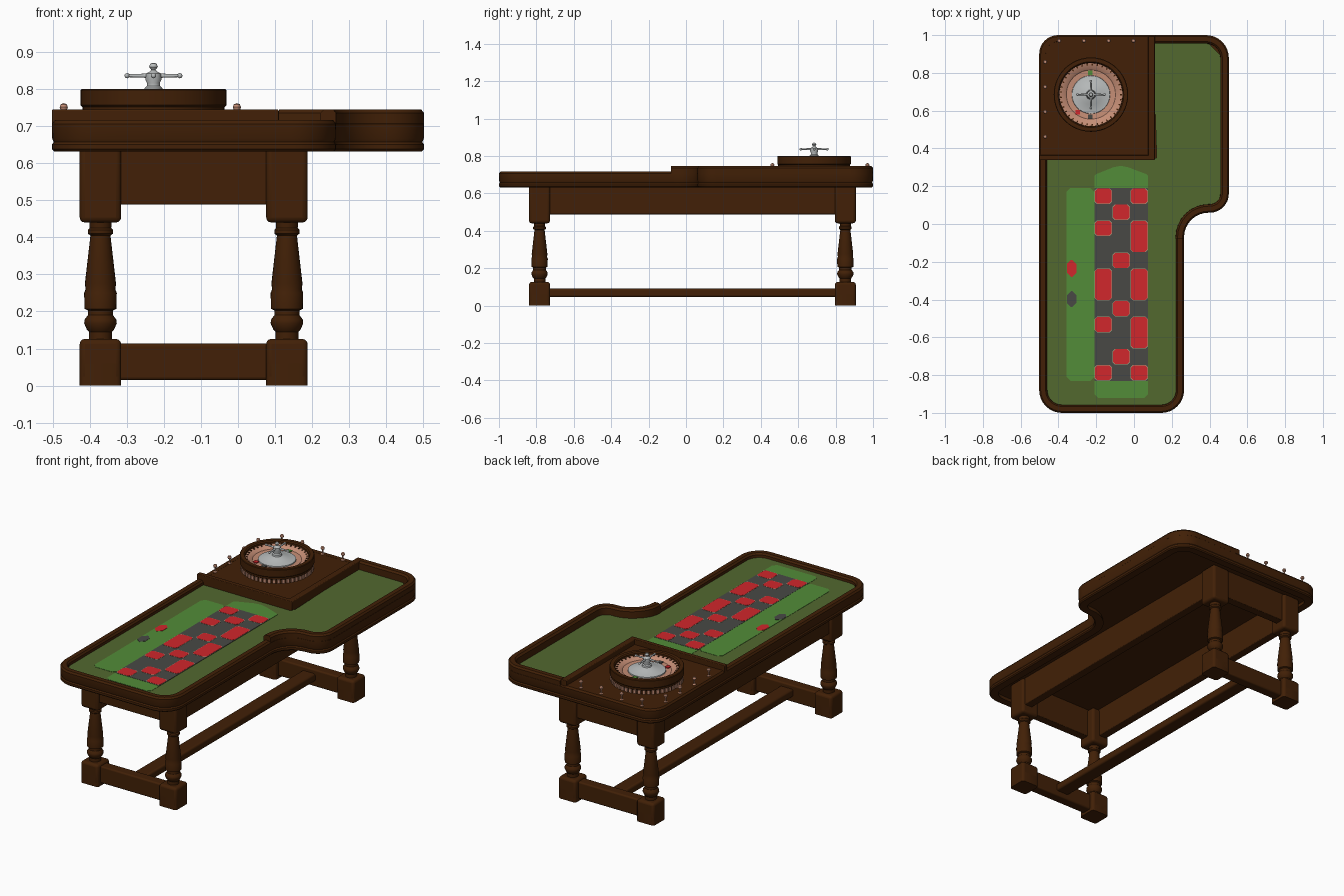
import bpy, bmesh, math
from mathutils import Vector, Matrix

if "Cube" in bpy.data.objects:
    bpy.data.objects.remove(bpy.data.objects["Cube"])


def material(name, r, g, b):
    m = bpy.data.materials.new(name)
    m.use_nodes = True
    m.diffuse_color = (r, g, b, 1)
    m.node_tree.nodes["Principled BSDF"].inputs["Base Color"].default_value = (r, g, b, 1)
    return m


WOOD = material("dark wood", .054, .0145, .002)
FELT = material("olive felt", .085, .14, .028)
GREEN = material("light green print", .085, .265, .04)
RED = material("red print", .64, .02, .025)
GREY = material("charcoal print", .065, .066, .06)
TAN = material("pale tan line", .4, .33, .2)
SILVER = material("silver metal", .48, .5, .5)
COPPER = material("copper pink", .56, .27, .18)


def finish(name, bm, mat, smooth=True, bevel=0):
    bmesh.ops.recalc_face_normals(bm, faces=bm.faces)
    me = bpy.data.meshes.new(name)
    bm.to_mesh(me)
    bm.free()
    me.materials.append(mat)
    ob = bpy.data.objects.new(name, me)
    bpy.context.collection.objects.link(ob)
    if bevel:
        mod = ob.modifiers.new("soft edges", "BEVEL")
        mod.width, mod.segments = bevel, 3
    if smooth:
        bpy.ops.object.select_all(action="DESELECT")
        ob.select_set(True)
        bpy.context.view_layer.objects.active = ob
        bpy.ops.object.shade_smooth_by_angle(angle=math.radians(35))


def box(name, x0, x1, y0, y1, z0, z1, mat=WOOD, bevel=.004):
    bm = bmesh.new()
    bmesh.ops.create_cube(bm, size=1)
    for v in bm.verts:
        v.co = Vector((x0 if v.co.x < 0 else x1, y0 if v.co.y < 0 else y1, z0 if v.co.z < 0 else z1))
    finish(name, bm, mat, True, bevel)


def lathe(name, profile, cx, cy, mat, n=32):
    bm = bmesh.new()
    vs = [bm.verts.new((cx + r, cy, z)) for r, z in profile]
    edges = [bm.edges.new(p) for p in zip(vs, vs[1:])]
    bmesh.ops.spin(bm, geom=vs + edges, cent=(cx, cy, 0), axis=(0, 0, 1),
                   angle=2 * math.pi, steps=n)
    bmesh.ops.remove_doubles(bm, verts=bm.verts, dist=1e-5)
    finish(name, bm, mat)


def prism(name, pts, z0, z1, mat):
    bm = bmesh.new()
    face = bm.faces.new([bm.verts.new((x, y, z0)) for x, y in pts])
    top = bmesh.ops.extrude_face_region(bm, geom=[face])["geom"]
    for v in top:
        if isinstance(v, bmesh.types.BMVert):
            v.co.z = z1
    finish(name, bm, mat)


def fillet(corners, steps=8):
    """Round the right-angled corners given as (x, y, radius)."""
    out, n = [], len(corners)
    for i, (x, y, r) in enumerate(corners):
        p = Vector((x, y))
        if not r:
            out.append(p)
            continue
        u = (Vector(corners[i - 1][:2]) - p).normalized()
        w = (Vector(corners[(i + 1) % n][:2]) - p).normalized()
        for k in range(steps + 1):
            t = k / steps * math.pi / 2
            out.append(p + r * (u + w) - r * (w * math.cos(t) + u * math.sin(t)))
    return out


def inset(path, d, closed=True):
    out, n = [], len(path)
    for i, p in enumerate(path):
        a = (p - path[i - 1]).normalized() if closed or i > 0 else None
        b = (path[(i + 1) % n] - p).normalized() if closed or i < n - 1 else None
        a, b = a or b, b or a
        m = Vector((-a.y - b.y, a.x + b.x)).normalized()
        out.append(p + m * d / max(.5, m.dot(Vector((-a.y, a.x)))))
    return out


def sweep(name, path, profile, closed, mat=WOOD):
    bm = bmesh.new()
    rows = [[bm.verts.new((p.x, p.y, z)) for p in inset(path, d, closed)] for d, z in profile]
    n, k = len(path), len(profile)
    for j in range(k):
        for i in range(n if closed else n - 1):
            a, b, i2 = rows[j], rows[(j + 1) % k], (i + 1) % n
            bm.faces.new((a[i], a[i2], b[i2], b[i]))
    if not closed:
        bm.faces.new([r[0] for r in rows])
        bm.faces.new([r[-1] for r in rows])
    finish(name, bm, mat)


# table top: slab, moulded rail, raised rail around the wing
outline = fillet([(-.502, -1, .12), (.265, -1, .12), (.265, .06, .13),
                  (.502, .06, .1), (.502, 1, .12), (-.502, 1, .1)])
prism("table_slab", inset(outline, .02), .655, .675, WOOD)
sweep("table_rail", outline,
      [(.05, .632), (.006, .632), (0, .638), (0, .65), (.005, .657), (.001, .666), (0, .706),
       (.008, .716), (.034, .716), (.042, .706), (.044, .66)], True)
wing = fillet([(.265, -.08, 0), (.265, .06, .13), (.502, .06, .1), (.502, 1, .12), (.11, 1, 0)])
sweep("wing_rail", wing,
      [(.001, .69), (0, .735), (.008, .745), (.034, .745), (.044, .735), (.045, .68)], False)

# felt: main bed, wing bed and the gentle slope joining them
LOW, HIGH = .691, .697
bm = bmesh.new()
P = {k: bm.verts.new(c) for k, c in {
    "fl": (-.462, -.96, LOW), "fr": (.16, -.96, LOW), "fc": (.225, -.96, LOW),
    "bl": (-.462, .35, LOW), "in": (.09, .35, LOW), "side": (.235, -.1, LOW),
    "w1": (.27, .02, HIGH), "w2": (.36, .09, HIGH), "w3": (.462, .11, HIGH),
    "w4": (.462, .89, HIGH), "w5": (.39, .96, HIGH), "w6": (.1, .96, HIGH),
    "w7": (.12, .35, HIGH)}.items()}
for keys in ("fl fr in bl", "fr fc side", "fr side in", "in side w1 w7", "w1 w2 w3 w4 w5 w6 w7"):
    bm.faces.new([P[k] for k in keys.split()])
finish("felt_bed", bm, FELT)


# printed layout
def plate(name, x0, x1, y0, y1, z, mat, low=.013, high=.013):
    """Flat plate with its front corners cut by low and its back corners by high."""
    pts = [(x0 + low, y0), (x1 - low, y0), (x1, y0 + low), (x1, y1 - high),
           (x1 - high, y1), (x0 + high, y1), (x0, y1 - high), (x0, y0 + low)]
    prism(name, pts, LOW - .002, LOW + z, mat)


X0, Y0, COL, ROW = -.21, .19, .095, .085
plate("outside_bets_print", -.357, X0, -.83, Y0, .0015, GREEN, .02, .02)
plate("zero_print", X0, .075, Y0, .265, .0015, GREEN, .001, .01)
prism("zero_print_peak", [(X0 + .01, .264), (.065, .264), (-.03, .3), (-.07, .308), (-.11, .3)],
      LOW - .002, LOW + .0015, GREEN)
plate("column_bets_print", X0, .075, -.92, -.83, .0015, GREEN, .02, .001)
plate("number_grid_print", X0, .075, Y0 - 12 * ROW, Y0, .0025, GREY, .003, .003)
for col, runs in enumerate(([(0, 1), (2, 1), (5, 2), (8, 1), (11, 1)],
                            [(1, 1), (4, 1), (7, 1), (10, 1)],
                            [(0, 1), (2, 2), (5, 2), (8, 2), (11, 1)])):
    for row, count in runs:
        x, y = X0 + col * COL, Y0 - row * ROW
        for name, e, z, mat in (("cell_outline", .001, .003, TAN), ("red_number_cell", .003, .0038, RED)):
            plate(name, x + e, x + COL - e, y - count * ROW + e, y - e, z, mat)
plate("red_bet_mark", -.355, -.305, -.28, -.19, .003, RED, .022, .022)
plate("grey_bet_mark", -.355, -.305, -.44, -.355, .003, GREY, .022, .022)

# wheel platform with a lip on its two inner sides
corner = fillet([(-.48, .34, 0), (.1, .34, 0), (.1, .98, 0), (-.48, .98, .085)])
prism("wheel_platform", corner, .67, .7155, WOOD)
box("platform_front_lip", -.502, .11, .338, .365, .68, .745)
box("platform_side_lip", .075, .11, .338, .995, .68, .745)

# wheel
CX, CY = -.228, .685
lathe("wheel_bowl", [(.185, .712), (.185, .735), (.192, .742), (.192, .752), (.197, .757),
                     (.197, .797), (.194, .8), (.174, .8), (.168, .794), (.166, .77), (0, .758)],
      CX, CY, WOOD, 48)
lathe("pocket_ring", [(.167, .784), (.135, .775), (.13, .77), (.098, .768)], CX, CY, COPPER, 48)
lathe("wheel_cone", [(.102, .766), (.1, .774), (.092, .774), (.055, .787), (.026, .795),
                     (.024, .803), (.018, .808), (.017, .816), (.022, .826), (.02, .842),
                     (.012, .846), (.006, .852), (.012, .86), (.008, .869), (0, .871)],
      CX, CY, SILVER)


def ring_of_blocks(name, count, radius, size, z, mat):
    bm = bmesh.new()
    for i in range(count):
        m = (Matrix.Translation((CX, CY, z)) @ Matrix.Rotation(2 * math.pi * i / count, 4, "Z")
             @ Matrix.Translation((radius, 0, 0)) @ Matrix.Diagonal((*size, 1)))
        bmesh.ops.create_cube(bm, size=1, matrix=m)
    finish(name, bm, mat, False)


ring_of_blocks("outer_frets", 37, .16, (.01, .007, .006), .782, WOOD)
ring_of_blocks("base_studs", 48, .187, (.014, .015, .022), .729, COPPER)
for name, a, mat in (("green_pocket", 92, GREEN), ("red_pocket", 233, RED), ("grey_pocket", 268, GREY)):
    t = math.radians(a)
    x, y = CX + .117 * math.cos(t), CY + .117 * math.sin(t)
    box(name, x - .012, x + .012, y - .012, y + .012, .766, .775, mat, 0)

# turret handles
bm = bmesh.new()
for i in range(4):
    turn = Matrix.Translation((CX, CY, .836)) @ Matrix.Rotation(i * math.pi / 2, 4, "Z")
    bmesh.ops.create_cone(bm, cap_ends=True, segments=12, radius1=.006, radius2=.004, depth=.06,
                          matrix=turn @ Matrix.Translation((.04, 0, 0)) @ Matrix.Rotation(math.pi / 2, 4, "Y"))
    bmesh.ops.create_uvsphere(bm, u_segments=12, v_segments=8, radius=.007,
                              matrix=turn @ Matrix.Translation((.071, 0, 0)))
finish("turret_handles", bm, SILVER)

# pins along the platform edges
for i in range(4):
    for x, y in ((-.47, .462 + .132 * i), (-.003 - .131 * i, .97)):
        lathe("edge_pin", [(0, .71), (.01, .714), (.01, .718), (.004, .722), (.004, .742), (.009, .745),
                           (.011, .751), (.008, .759), (0, .762)], x, y, COPPER, 12)

# legs, stretchers and apron
LEGX, LEGY, H = (-.371, .132), (-.783, .852), .056
for x in LEGX:
    for y in LEGY:
        prism("foot_base", fillet([(x - H, y - H, .014), (x + H, y - H, .014),
                                   (x + H, y + H, .014), (x - H, y + H, .014)], 3), 0, .06, WOOD)
        box("leg_foot", x - H, x + H, y - H, y + H, .01, .126, bevel=.014)
        box("leg_block", x - H, x + H, y - H, y + H, .44, .655, bevel=.014)
        lathe("leg_spindle", [(.031, .11), (.031, .145), (.037, .152), (.044, .168), (.043, .178),
                              (.034, .19), (.034, .203), (.043, .207), (.044, .25), (.04, .26),
                              (.042, .275), (.027, .405), (.034, .41), (.034, .42), (.029, .425),
                              (.031, .45)], x, y, WOOD, 24)
for y, s in zip(LEGY, (-1, 1)):
    box("end_stretcher", *LEGX, y - .03, y + .03, .015, .113, bevel=.008)
    box("end_apron", *LEGX, y + s * .04 - .025 * (1 + s), y + s * .04 + .025 * (1 - s), .488, .657)
for x, s in zip(LEGX, (-1, 1)):
    box("side_apron", x + s * .04 - .025 * (1 + s), x + s * .04 + .025 * (1 - s), *LEGY, .488, .657)
box("long_stretcher", -.162, -.078, *LEGY, .046, .09, bevel=.01)
